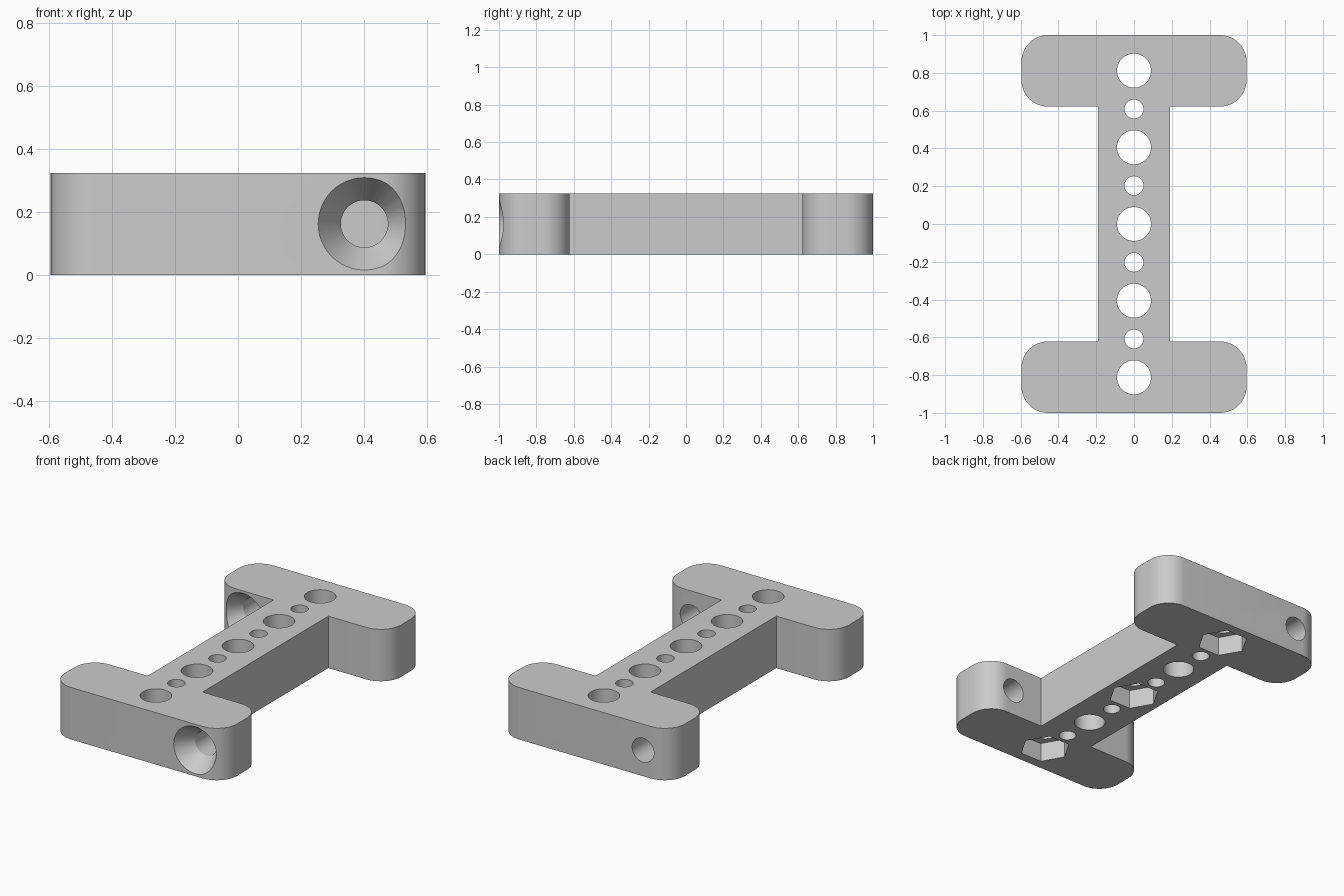
import bpy
import math
from mathutils import Vector

cube = bpy.data.objects.get("Cube")
if cube:
    bpy.data.objects.remove(cube, do_unlink=True)

HALF_X, HALF_Y, HEIGHT = 0.596, 1.0, 0.325
WEB_X, INNER_Y, CORNER = 0.19, 0.622, 0.14
PITCH = 0.406

# Grey plastic
grey = bpy.data.materials.new("grey plastic")
grey.use_nodes = True
grey_rgba = (0.6, 0.6, 0.6, 1)
grey.diffuse_color = grey_rgba
grey.node_tree.nodes["Principled BSDF"].inputs["Base Color"].default_value = grey_rgba


def arc(cx, cy, start):
    """Quarter turn of a rounded corner, counter-clockwise."""
    steps = 12
    angles = [math.radians(start + 90 * i / steps) for i in range(steps + 1)]
    return [(cx + CORNER * math.cos(a), cy + CORNER * math.sin(a)) for a in angles]


# I-shaped outline: right half of the back flange, then turned and mirrored
cx = HALF_X - CORNER
quarter = ([(WEB_X, INNER_Y)] + arc(cx, INNER_Y + CORNER, -90)
           + arc(cx, HALF_Y - CORNER, 0))
outline = quarter + [(-x, y) for x, y in reversed(quarter)]
outline += [(-x, -y) for x, y in outline]

# Extruded body
n = len(outline)
verts = [(x, y, z) for z in (0, HEIGHT) for x, y in outline]
faces = [tuple(reversed(range(n))), tuple(range(n, 2 * n))]
faces += [(i, (i + 1) % n, n + (i + 1) % n, n + i) for i in range(n)]
mesh = bpy.data.meshes.new("bracket_body")
mesh.from_pydata(verts, [], faces)
mesh.materials.append(grey)
body = bpy.data.objects.new("bracket_body", mesh)
bpy.context.collection.objects.link(body)


def cut(start, end, r_start, r_end, sides=48):
    """Remove a round, tapered or hexagonal plug running from start to end."""
    start, end = Vector(start), Vector(end)
    axis = end - start
    bpy.ops.mesh.primitive_cone_add(
        vertices=sides, radius1=r_start, radius2=r_end, depth=axis.length,
        location=(start + end) / 2,
        rotation=axis.to_track_quat('Z', 'Y').to_euler())
    cutter = bpy.context.object
    if sides == 6:
        cutter.rotation_euler.z += math.radians(30)
    cutter.data.materials.append(grey)
    cutter.hide_render = True
    mod = body.modifiers.new("cut", 'BOOLEAN')
    mod.operation, mod.solver, mod.object = 'DIFFERENCE', 'EXACT', cutter
    bpy.ops.object.select_all(action='DESELECT')
    bpy.context.view_layer.objects.active = body
    body.select_set(True)
    bpy.ops.object.modifier_apply(modifier=mod.name)
    bpy.data.objects.remove(cutter, do_unlink=True)


# Row of alternating large and small holes down the middle
for i in range(-4, 5):
    y = i * PITCH / 2
    r = 0.05 if i % 2 else 0.09
    cut((0, y, -0.1), (0, y, HEIGHT + 0.1), r, r)

# Hexagonal nut pockets underneath
for y in (-2 * PITCH, 0, 2 * PITCH):
    cut((0, y, -0.1), (0, y, 0.12), 0.148, 0.148, 6)

# Countersunk screw holes through one arm of each flange
SINK, R_HOLE, R_HEAD, LEAD = 0.11, 0.075, 0.147, 0.02
flare = (R_HEAD - R_HOLE) * LEAD / SINK
for x, y in ((0.402, -HALF_Y), (-0.402, INNER_Y)):
    z = HEIGHT / 2
    cut((x, y - 0.1, z), (x, y + 0.5, z), R_HOLE, R_HOLE)
    cut((x, y - LEAD, z), (x, y + SINK, z), R_HEAD + flare, R_HOLE)

# Smooth the round walls, keep the rims sharp
bpy.ops.object.shade_smooth_by_angle(angle=math.radians(30))
